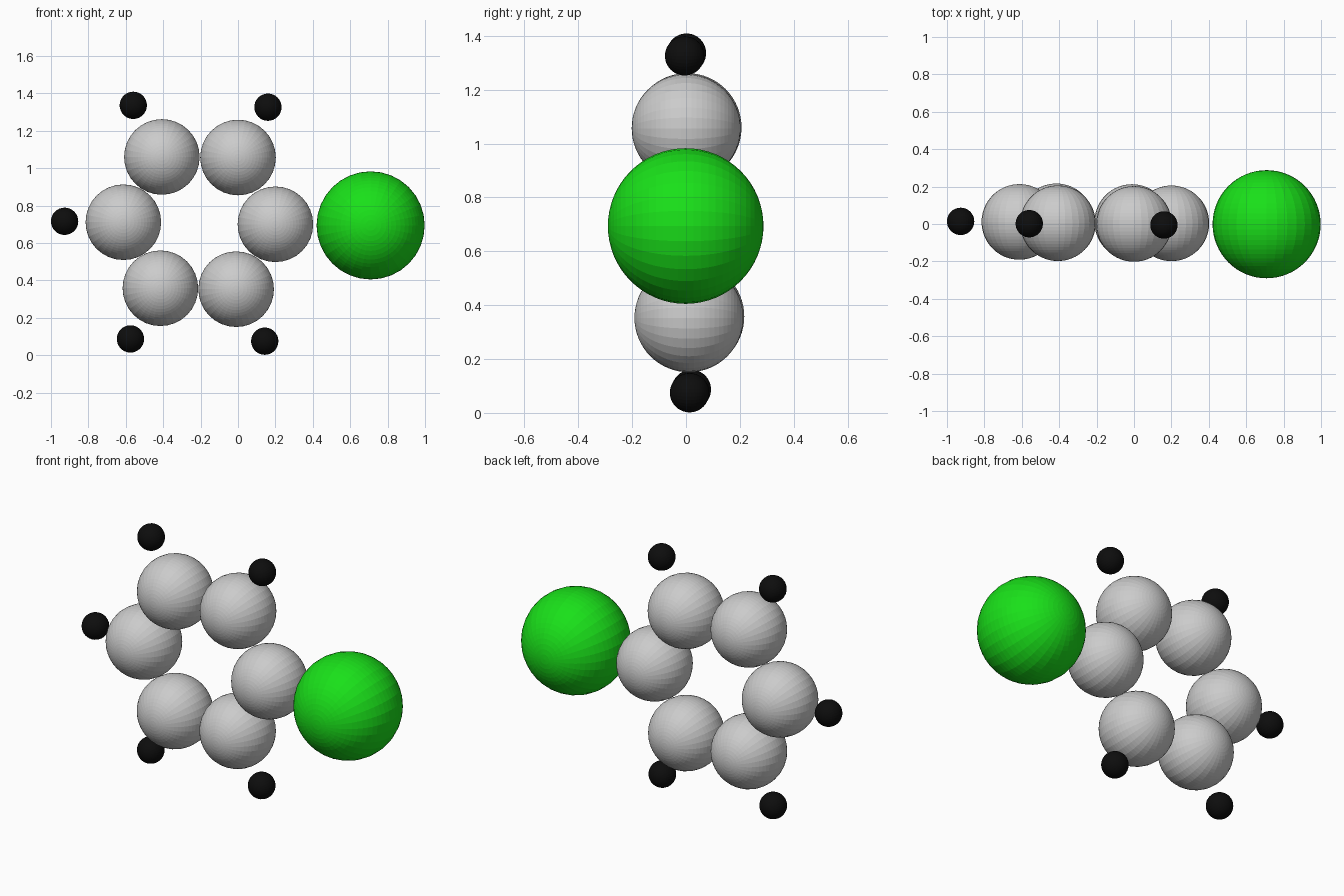
import bpy
from math import pi

if "Cube" in bpy.data.objects:
    bpy.data.objects.remove(bpy.data.objects["Cube"])


def material(name, rgb):
    mat = bpy.data.materials.new(name)
    mat.diffuse_color = (*rgb, 1.0)
    mat.use_nodes = True
    mat.node_tree.nodes["Principled BSDF"].inputs["Base Color"].default_value = mat.diffuse_color
    return mat


green = material("green", (0.01, 0.75, 0.01))
black = material("black", (0.004, 0.004, 0.004))


def plane_y(x, z):
    """Depth of the very slightly tilted plane holding all the balls."""
    return 0.0055 - 0.0095 * x - 0.0145 * (z - 0.7)


def ball(name, x, z, radius, mat=None):
    # faceted sphere with its poles facing front and back
    bpy.ops.mesh.primitive_uv_sphere_add(
        segments=32, ring_count=32, radius=radius,
        location=(x, plane_y(x, z), z), rotation=(pi / 2, 0, 0))
    obj = bpy.context.object
    obj.name = name
    if mat:
        obj.data.materials.append(mat)


# Six-ball ring, counter-clockwise from the right
ring = [(0.20, 0.70), (0.0, 1.057), (-0.407, 1.06),
        (-0.613, 0.711), (-0.415, 0.358), (-0.01, 0.353)]
for i, (x, z) in enumerate(ring, 1):
    ball(f"ring_ball_{i}", x, z, 0.202)

# Small outer balls
outer = [(0.16, 1.326), (-0.56, 1.336), (-0.927, 0.716),
         (-0.575, 0.087), (0.143, 0.075)]
for i, (x, z) in enumerate(outer, 1):
    ball(f"outer_ball_{i}", x, z, 0.073, black)

# Large side ball
ball("large_side_ball", 0.709, 0.694, 0.289, green)
